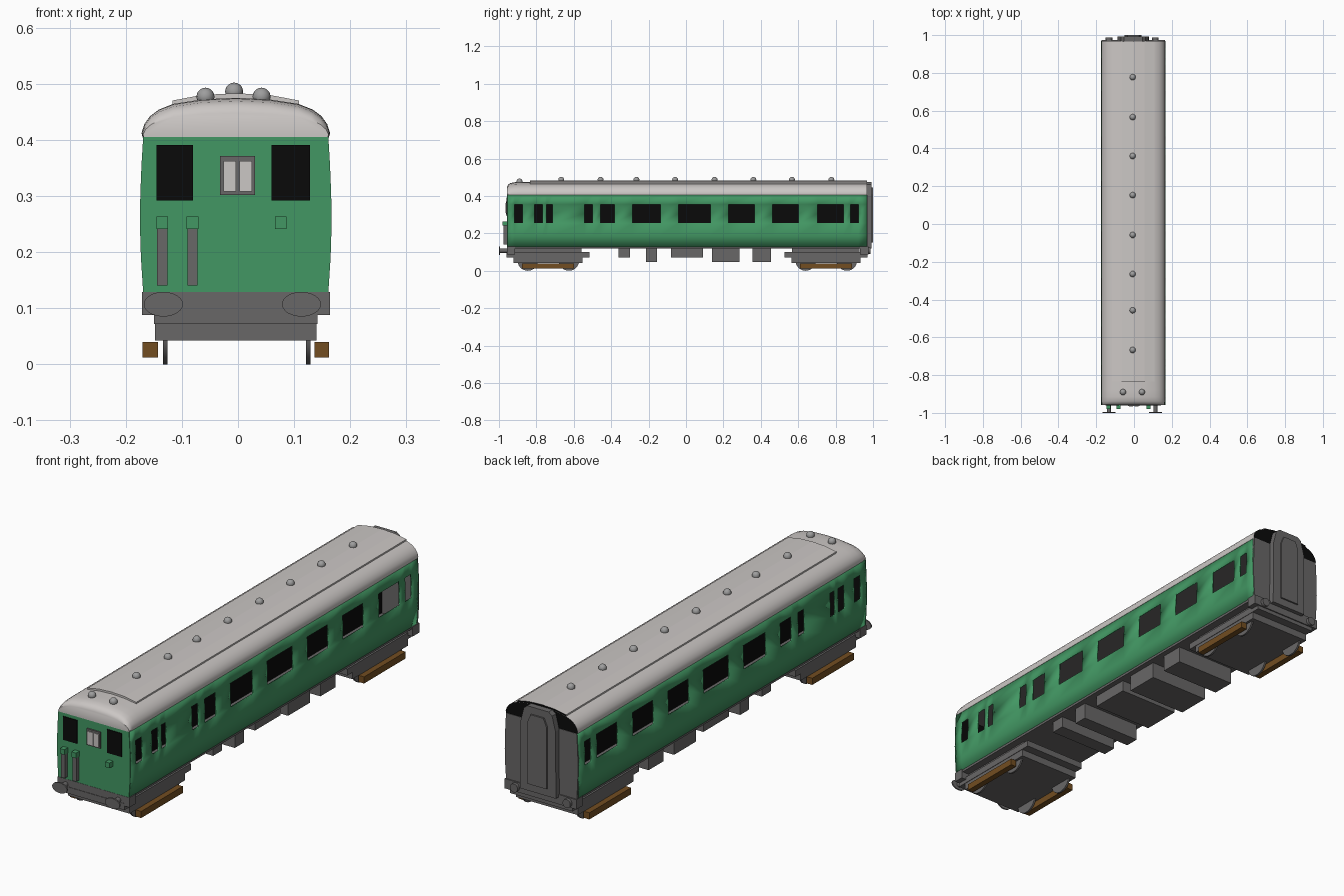
import bpy, bmesh, math
from mathutils import Matrix

if "Cube" in bpy.data.objects:
    bpy.data.objects.remove(bpy.data.objects["Cube"])

CX = -0.004  # body centre line


def mat(name, c):
    m = bpy.data.materials.new(name)
    m.diffuse_color = (*c, 1)
    m.use_nodes = True
    m.node_tree.nodes["Principled BSDF"].inputs["Base Color"].default_value = m.diffuse_color
    return m


GREEN = mat("green", (0.055, 0.31, 0.125))
GREY = mat("dark_grey", (0.14, 0.135, 0.135))
ROOF = mat("pale_grey", (0.6, 0.57, 0.555))
VENT = mat("vent_grey", (0.34, 0.34, 0.34))
BLACK = mat("black", (0.003, 0.003, 0.003))
BROWN = mat("brown", (0.17, 0.075, 0.015))


def finish(name, bm, *mats, smooth=False):
    bmesh.ops.recalc_face_normals(bm, faces=bm.faces)
    me = bpy.data.meshes.new(name)
    bm.to_mesh(me)
    bm.free()
    ob = bpy.data.objects.new(name, me)
    bpy.context.collection.objects.link(ob)
    for m in mats:
        me.materials.append(m)
    if smooth:
        bpy.ops.object.select_all(action='DESELECT')
        ob.select_set(True)
        bpy.context.view_layer.objects.active = ob
        bpy.ops.object.shade_smooth_by_angle(angle=math.radians(35))
    return ob


def box(name, x0, x1, y0, y1, z0, z1, m):
    bm = bmesh.new()
    bmesh.ops.create_cube(bm, size=1)
    for v in bm.verts:
        v.co = (x1 if v.co.x > 0 else x0, y1 if v.co.y > 0 else y0, z1 if v.co.z > 0 else z0)
    return finish(name, bm, m)


def loft(name, loops, *mats, smooth=False):
    """Skin between closed loops; last cap takes the last material."""
    bm = bmesh.new()
    rings = [[bm.verts.new(p) for p in lp] for lp in loops]
    n = len(rings[0])
    for a, b in zip(rings, rings[1:]):
        for i in range(n):
            bm.faces.new((a[i], a[(i + 1) % n], b[(i + 1) % n], b[i]))
    bm.faces.new(rings[0])
    bm.faces.new(rings[-1]).material_index = len(mats) - 1
    return finish(name, bm, *mats, smooth=smooth)


def disc(name, r1, r2, depth, loc, axis, m, scale=(1, 1, 1), seg=24):
    bm = bmesh.new()
    bmesh.ops.create_cone(bm, cap_ends=True, segments=seg, radius1=r1, radius2=r2, depth=depth)
    rot = Matrix.Rotation(math.pi / 2, 4, axis)
    bm.transform(Matrix.Translation(loc) @ Matrix.Diagonal((*scale, 1)) @ rot)
    return finish(name, bm, m, smooth=True)


def mirrored(half):
    return [(x, z) for x, z in half] + [(-x, z) for x, z in reversed(half) if x > 0]


# Side walls with open windows
WALL = [(.165, .128), (.169, .19), (.171, .254), (.170, .305), (.168, .355), (.165, .405)]
WIN = [(-.917, -.874), (-.81, -.767), (-.746, -.714), (-.543, -.5), (-.457, -.382), (-.286, -.136),
       (-.04, .131), (.227, .366), (.463, .602), (.703, .842), (.88, .922)]
ys = [-.955] + [y for w in WIN for y in w] + [.967]
for side, s in (("left", -1), ("right", 1)):
    bm = bmesh.new()
    grid = [[bm.verts.new((CX + s * x, y, z)) for x, z in WALL] for y in ys]
    for i in range(len(ys) - 1):
        for j in range(len(WALL) - 1):
            if i % 2 == 1 and j in (2, 3):
                continue  # window opening
            bm.faces.new((grid[i][j], grid[i + 1][j], grid[i + 1][j + 1], grid[i][j + 1]))
    wall = finish(side + "_wall", bm, GREEN, smooth=True)
    sol = wall.modifiers.new("thickness", 'SOLIDIFY')
    sol.thickness = .006
    sol.offset = -s if wall.data.polygons[0].normal.x < 0 else s
    sol.offset = -1 if wall.data.polygons[0].normal.x * s > 0 else 1

# End walls
outline = mirrored(WALL)
ring = lambda y: [(CX + x, y, z) for x, z in outline]
loft("front_wall", [ring(-.957), ring(-.95)], GREEN)
loft("rear_wall", [ring(.96), ring(.97)], GREY)

# Interior: floor, ceiling, centre partition, cab bulkhead
box("floor", CX - .163, CX + .163, -.95, .965, .118, .132, GREY)
box("ceiling", CX - .16, CX + .16, -.95, .965, .398, .404, GREY)
box("partition", CX - .003, CX + .003, -.948, .96, .132, .398, BLACK)
box("bulkhead", CX - .155, CX + .155, -.949, -.945, .132, .398, BLACK)

# Roof with rounded front and black rear end
ARC = [(.166, .404), (.168, .412), (.163, .428), (.153, .442), (.137, .454), (.112, .464), (.06, .472), (0, .475)]
arc = mirrored(ARC)
roof_loops = []
for y, k, w in ((-.957, .62, .985), (-.951, .8, .99), (-.938, .92, .995), (-.915, .98, 1), (-.88, 1, 1), (.968, 1, 1)):
    roof_loops.append([(CX + x * w, y, .404 + (z - .404) * k) for x, z in arc])
loft("roof", roof_loops, ROOF, BLACK, smooth=True)

# Raised centre strip of the roof
strip = mirrored([(.113, .46), (.113, .470), (.06, .480), (0, .483)])
loft("roof_strip", [[(CX + x, y, z) for x, z in strip] for y in (-.835, .967)], ROOF, BLACK)

# Roof vents
VENTS = [(-.007, y, .486) for y in (.777, .566, .36, .153, -.058, -.265, -.457, -.667)]
VENTS += [(-.058, -.89, .477), (.042, -.89, .477)]
for p in VENTS:
    bm = bmesh.new()
    bmesh.ops.create_uvsphere(bm, u_segments=16, v_segments=10, radius=.016, matrix=Matrix.Translation(p))
    finish("roof_vent", bm, VENT, smooth=True)

# Cab front: windows, indicator box, pipes
box("cab_window", -.145, -.08, -.960, -.955, .292, .391, BLACK)
box("cab_window", .06, .128, -.960, -.955, .292, .391, BLACK)
box("indicator_frame", -.032, .03, -.963, -.955, .302, .371, GREY)
for x0, x1 in ((-.026, -.004), (.003, .025)):
    box("indicator_pane", x0, x1, -.966, -.96, .308, .362, ROOF)
for x in (-.135, -.081):
    box("jumper_pipe", x - .009, x + .009, -.975, -.955, .14, .243, GREY)
for x in (-.135, -.081, .076):
    box("jumper_socket", x - .0105, x + .0105, -.98, -.955, .241, .263, GREEN)

# Buffer beams and front buffers
box("front_beam", CX - .167, CX + .168, -.958, -.915, .088, .129, GREY)
box("rear_beam", CX - .167, CX + .168, .93, .975, .088, .129, GREY)
for x in (-.133, .113):
    disc("buffer_shaft", .011, .011, .045, (x, -.975, .107), 'X', GREY)
    disc("buffer_head", .022, .022, .006, (x, -.997, .107), 'X', GREY, scale=(1.58, 1, 1))
    disc("rear_buffer", .018, .018, .015, (x, .98, .107), 'X', GREY)

# Rear gangway
gang = mirrored([(.084, .118), (.082, .40), (.066, .462), (.05, .475)])
loft("gangway", [[(CX + x, y, z) for x, z in gang] for y in (.967, .993)], GREY)
door = mirrored([(.045, .15), (.045, .41), (.03, .445)])
loft("gangway_door", [[(CX + x, y, z) for x, z in door] for y in (.99, 1.0)], GREY)

# Bogies
for name, c in (("front", -.738), ("rear", .748)):
    box(name + "_bogie_top", CX - .13, CX + .13, c - .18, c + .18, .098, .12, GREY)
    box(name + "_bogie_frame", CX - .146, CX + .146, c - .222, c + .222, .072, .099, GREY)
    box(name + "_bogie_base", CX - .144, CX + .144, c - .185, c + .185, .042, .073, GREY)
    for x0, x1 in ((-.17, -.143), (.136, .162)):
        box(name + "_shoe_beam", x0, x1, c - .139, c + .139, .012, .04, BROWN)
    for dy in (-.108, .112):
        for x in (-.13, .125):
            disc("wheel", .055, .055, .008, (x, c + dy, .055), 'Y', GREY, seg=28)

# Underfloor equipment
for y0, y1, z0 in ((-.36, -.30, .07), (-.215, -.155, .048), (-.08, .09, .07), (.14, .285, .048), (.355, .455, .048)):
    box("equipment_box", CX - .14, CX + .14, y0, y1, z0, .12, GREY)
